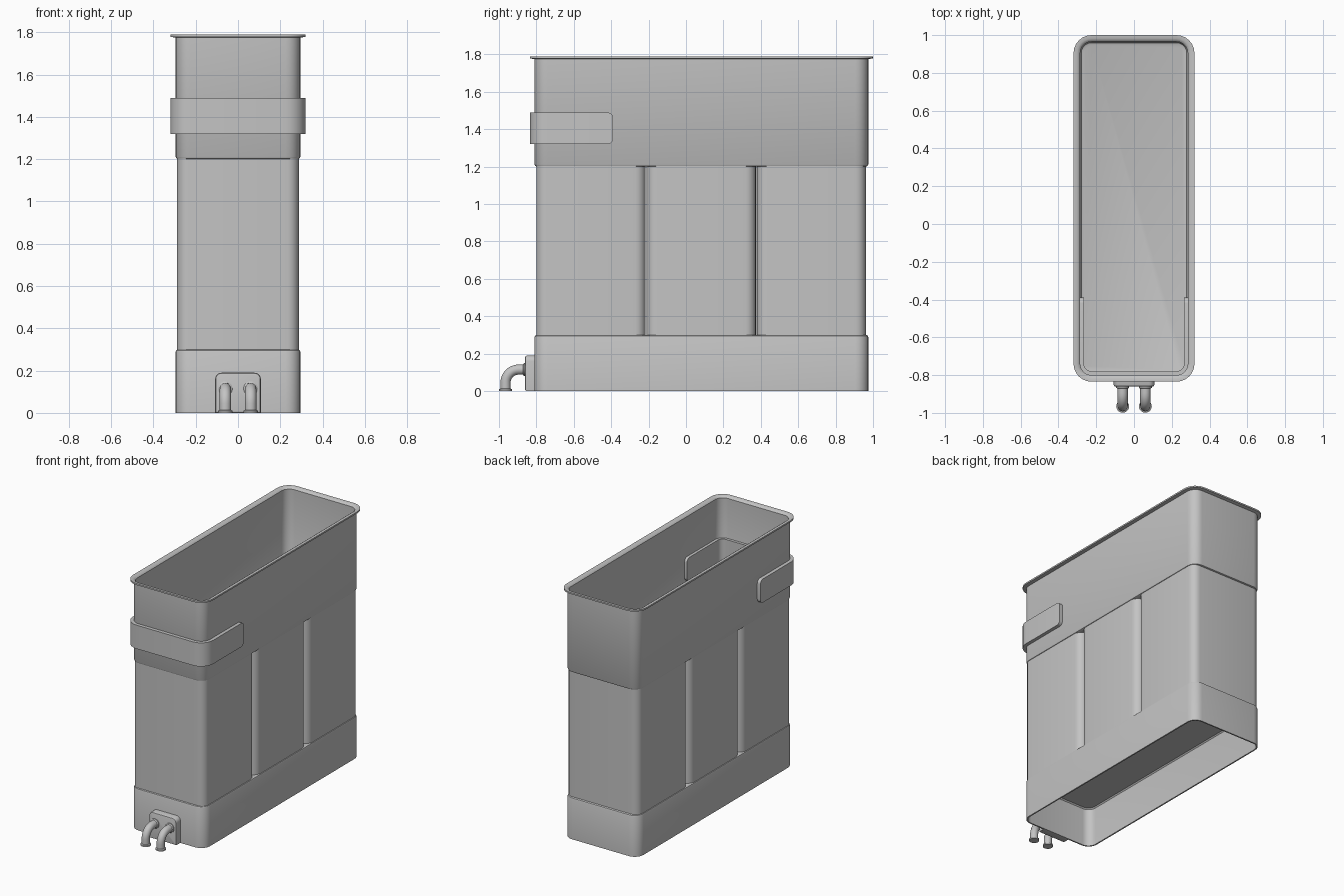
import bpy, bmesh
from math import sin, cos, pi, radians, sqrt

cube = bpy.data.objects.get("Cube")
if cube:
    bpy.data.objects.remove(cube, do_unlink=True)

GREY = (0.55, 0.55, 0.55, 1)
grey = bpy.data.materials.new("plain_grey")
grey.use_nodes = True
grey.diffuse_color = GREY
grey.node_tree.nodes["Principled BSDF"].inputs["Base Color"].default_value = GREY

HX, FRONT, BACK, R = 0.295, -0.81, 0.975, 0.07


def arc(cx, cy, r, start, n=6):
    """Quarter arc, counter-clockwise from the start angle."""
    return [(cx + r * cos(start + pi / 2 * i / n), cy + r * sin(start + pi / 2 * i / n))
            for i in range(n + 1)]


def rounded(hx, lo, hi, r_lo, r_hi, off=0):
    """Rounded rectangle outline, grown by off."""
    a, b = max(r_lo + off, 0.002), max(r_hi + off, 0.002)
    x, lo, hi = hx + off, lo - off, hi + off
    return (arc(x - b, hi - b, b, 0) + arc(b - x, hi - b, b, pi / 2)
            + arc(a - x, lo + a, a, pi) + arc(x - a, lo + a, a, 1.5 * pi))


def loft(name, rings):
    """Skin closed rings of points and cap both ends."""
    bm = bmesh.new()
    loops = [[bm.verts.new(p) for p in ring] for ring in rings]
    for a, b in zip(loops, loops[1:]):
        for i in range(len(a)):
            j = (i + 1) % len(a)
            bm.faces.new((a[i], a[j], b[j], b[i]))
    bm.faces.new(loops[0])
    bm.faces.new(loops[-1])
    bmesh.ops.recalc_face_normals(bm, faces=bm.faces)
    mesh = bpy.data.meshes.new(name)
    bm.to_mesh(mesh)
    bm.free()
    mesh.materials.append(grey)
    obj = bpy.data.objects.new(name, mesh)
    bpy.context.collection.objects.link(obj)
    bpy.ops.object.select_all(action="DESELECT")
    obj.select_set(True)
    bpy.context.view_layer.objects.active = obj
    bpy.ops.object.shade_smooth_by_angle(angle=radians(32))
    return obj


def shell(name, profile, hx=HX, lo=FRONT, hi=BACK, r=R):
    """Loft a rounded box through (offset, height) steps."""
    return loft(name, [[(x, y, z) for x, y in rounded(hx, lo, hi, r, r, off)]
                       for off, z in profile])


# Hollow base, open underneath
shell("base", [(-0.02, 0.285), (-0.012, 0.277), (-0.01, 0.265), (-0.01, 0), (0, 0),
               (0, 0.288), (-0.003, 0.296), (-0.01, 0.3)])

# Three upright cells between base and tray
for i, name in enumerate(("front_cell", "middle_cell", "back_cell")):
    start = -0.8 + 0.589 * i
    shell(name, [(0, 0.295), (0, 1.205)], 0.288, start, start + 0.584, 0.055)

# Open tray with outward lip
shell("tray", [(-0.03, 1.21), (-0.016, 1.215), (-0.01, 1.23), (-0.01, 1.778),
               (-0.004, 1.784), (0.006, 1.79), (0.025, 1.79), (0.025, 1.779),
               (0, 1.775), (0, 1.212), (-0.004, 1.204), (-0.012, 1.2)])

# Wrap-around band with rounded ends, passing through the tray wall
MID, HALF, END, CURVE, OUT, IN = 1.405, 0.085, -0.39, 0.03, 0.025, -0.03
tip = [(END - CURVE + CURVE * sin(pi / 2 * i / 6),
        HALF - CURVE + CURVE * cos(pi / 2 * i / 6)) for i in range(7)]


def front_corners(off):
    r = R + off
    return (arc(R - HX, FRONT + R, r, pi) + arc(HX - R, FRONT + R, r, 1.5 * pi))


stations = [((-HX - OUT, y), (-HX - IN, y), h) for y, h in reversed(tip)]
stations += [(o, i, HALF) for o, i in zip(front_corners(OUT), front_corners(IN))]
stations += [((HX + OUT, y), (HX + IN, y), h) for y, h in tip]
loft("band", [[(*o, MID - h), (*o, MID + h), (*i, MID + h), (*i, MID - h)]
              for o, i, h in stations])

# Connector plate on the front of the base
loft("connector_plate", [[(x, y, z) for x, z in rounded(0.108, 0, 0.19, 0.002, 0.03, off)]
                         for y, off in ((-0.805, 0), (-0.852, 0), (-0.858, -0.003),
                                        (-0.86, -0.008))])


# Bent pipes with a collar at each end
def pipe(name, x):
    thin, wide, bend, cy, cz = 0.027, 0.034, 0.07, -0.895, 0.045
    steps = [(-0.855, cz + bend, 0, wide), (-0.867, cz + bend, 0, wide),
             (-0.872, cz + bend, 0, thin)]
    steps += [(cy - bend * sin(t), cz + bend * cos(t), t, thin)
              for t in (pi / 2 * i / 10 for i in range(11))]
    steps += [(cy - bend, 0.014, pi / 2, thin), (cy - bend, 0.01, pi / 2, wide),
              (cy - bend, 0, pi / 2, wide)]
    turns = [2 * pi * i / 20 for i in range(20)]
    loft(name, [[(x + r * cos(a), y - r * sin(a) * sin(t), z + r * sin(a) * cos(t))
                 for a in turns] for y, z, t, r in steps])


pipe("left_pipe", 0.06)
pipe("right_pipe", -0.06)
